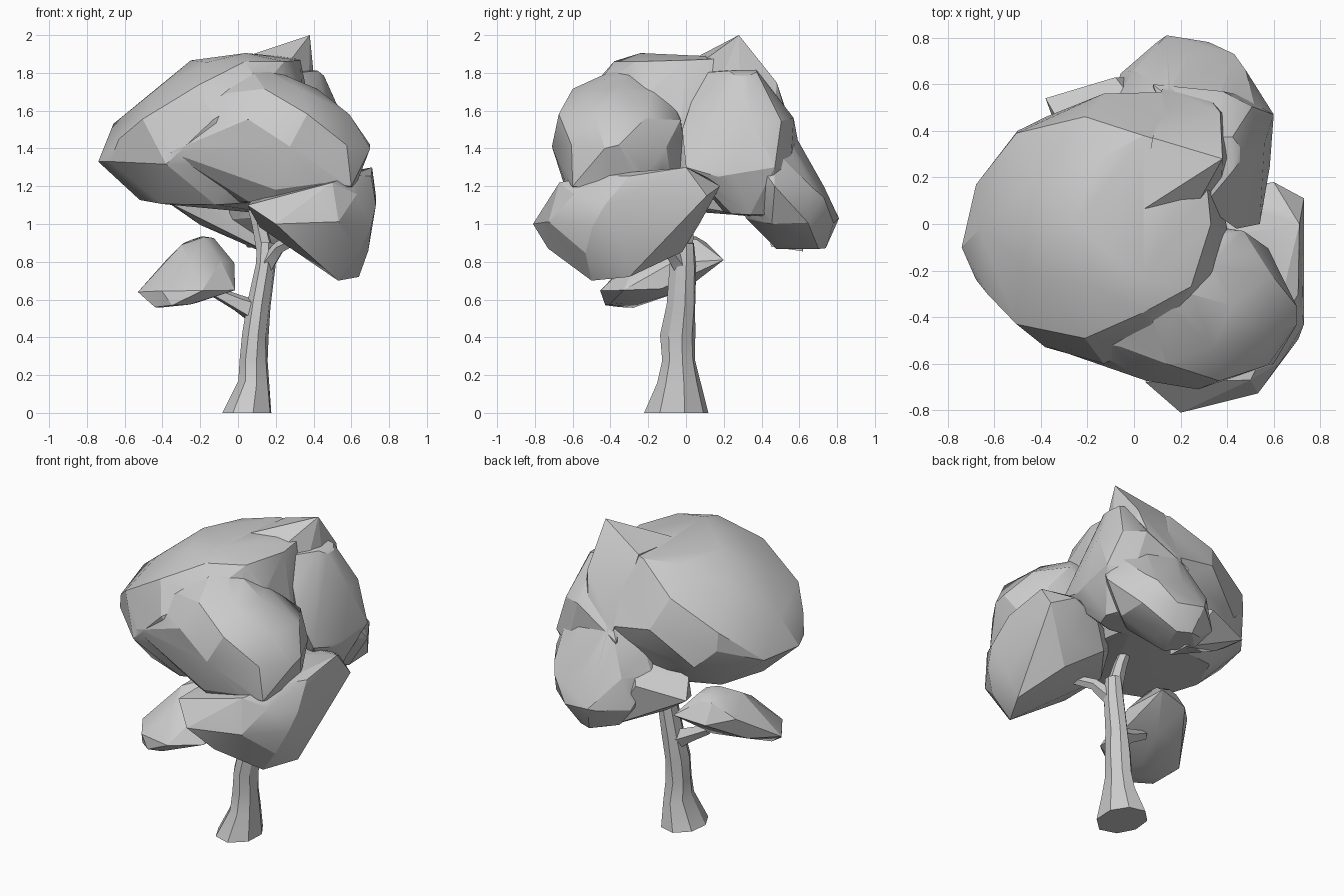
import bpy, bmesh, math, random
from mathutils import Vector

random.seed(4)


def shade(mesh, angle):
    mesh.shade_smooth()
    mesh.set_sharp_from_angle(angle=math.radians(angle))


def finish(bm, name, angle):
    bmesh.ops.recalc_face_normals(bm, faces=bm.faces)
    mesh = bpy.data.meshes.new(name)
    bm.to_mesh(mesh)
    bm.free()
    shade(mesh, angle)
    ob = bpy.data.objects.new(name, mesh)
    bpy.context.collection.objects.link(ob)
    return ob


def foliage(name, sections, tips, sides=8, jitter=0.02):
    """Faceted clump: hull around level sections (z, x0, x1, y0, y1) plus corner tips."""
    bm = bmesh.new()
    for k, (z, x0, x1, y0, y1) in enumerate(sections):
        for i in range(sides):
            a = math.tau * (i + 0.5 * (k % 2)) / sides
            x = (x0 + x1) / 2 + (x1 - x0) / 2 * math.cos(a)
            y = (y0 + y1) / 2 + (y1 - y0) / 2 * math.sin(a)
            dz = random.uniform(-jitter, jitter)
            bm.verts.new((x, y, z + dz))
    for p in tips:
        bm.verts.new(p)
    bmesh.ops.convex_hull(bm, input=bm.verts)
    loose = [v for v in bm.verts if not v.link_faces]
    bmesh.ops.delete(bm, geom=loose, context='VERTS')
    return finish(bm, name, 22)


def union(base, others):
    """Merge overlapping clumps into one outer skin."""
    for o in others:
        m = base.modifiers.new("merge", 'BOOLEAN')
        m.operation, m.solver, m.object = 'UNION', 'EXACT', o
    deps = bpy.context.evaluated_depsgraph_get()
    mesh = bpy.data.meshes.new_from_object(base.evaluated_get(deps))
    base.modifiers.clear()
    base.data = mesh
    for o in others:
        bpy.data.objects.remove(o)
    shade(mesh, 22)


def limb(name, path, sides=6):
    """Tapered limb along points (x, y, z, rx, ry)."""
    bm = bmesh.new()
    pts = [Vector(p[:3]) for p in path]
    rings = []
    for k, p in enumerate(path):
        d = pts[min(k + 1, len(pts) - 1)] - pts[max(k - 1, 0)]
        if k == 0 and p[2] == 0:
            d = Vector((0, 0, 1))
        q = Vector((0, 0, 1)).rotation_difference(d.normalized())
        ring = []
        for i in range(sides):
            a = math.tau * (i + 0.3) / sides
            r = random.uniform(0.93, 1.08)
            off = Vector((p[3] * r * math.cos(a), p[4] * r * math.sin(a), 0))
            ring.append(bm.verts.new(pts[k] + q @ off))
        rings.append(ring)
    for a, b in zip(rings, rings[1:]):
        for i in range(sides):
            j = (i + 1) % sides
            bm.faces.new((a[i], a[j], b[j], b[i]))
    bm.faces.new(rings[0])
    bm.faces.new(rings[-1])
    return finish(bm, name, 35)


# Trunk with flared foot, and its branches
trunk = limb("trunk", [(0.045, -0.045, 0, 0.14, 0.17), (0.08, -0.04, 0.16, 0.085, 0.12),
                       (0.08, -0.04, 0.28, 0.075, 0.085), (0.09, -0.045, 0.41, 0.07, 0.095),
                       (0.11, -0.025, 0.57, 0.06, 0.075), (0.145, -0.015, 0.78, 0.055, 0.07),
                       (0.15, -0.01, 0.9, 0.05, 0.055)], sides=8)
top_branch = limb("top_branch", [(0.15, -0.01, 0.82, 0.05, 0.05), (0.11, 0, 1.0, 0.04, 0.04),
                                 (0.06, 0.02, 1.16, 0.03, 0.03)])
limb("left_branch", [(0.09, -0.03, 0.54, 0.065, 0.055), (0.0, -0.04, 0.58, 0.045, 0.04),
                     (-0.12, -0.06, 0.64, 0.03, 0.03)], sides=5)
limb("right_branch", [(0.14, -0.02, 0.77, 0.05, 0.05), (0.22, -0.1, 0.88, 0.035, 0.035),
                      (0.36, -0.25, 0.95, 0.025, 0.025)], sides=5)

# Large dome with its off-centre peak
dome = foliage("canopy",
        [(1.12, -0.52, 0.28, -0.42, 0.32), (1.32, -0.72, 0.38, -0.57, 0.5),
         (1.54, -0.66, 0.4, -0.6, 0.56), (1.72, -0.47, 0.37, -0.53, 0.5),
         (1.85, -0.25, 0.33, -0.38, 0.38)],
        [(0.04, -0.24, 1.905), (-0.74, -0.1, 1.33), (-0.63, -0.3, 1.45),
         (-0.5, 0.4, 1.42), (0.3, 0.57, 1.45), (0.3, 0.36, 1.04), (0.3, 0.3, 1.88)])
peak = foliage("canopy_peak", [(1.6, 0.1, 0.42, 0.05, 0.52)],
        [(0.38, 0.28, 2.0), (0.02, 0.05, 1.88), (0.08, 0.37, 1.88), (0.28, 0.1, 1.87),
         (0.37, 0.48, 1.75), (0.3, 0.57, 1.45), (0.12, 0.58, 1.45), (0.42, 0.46, 1.35)])

# Lobe bulging to the front right, running up into the dome
front = foliage("front_right_canopy",
        [(1.11, 0.0, 0.4, -0.56, -0.15), (1.2, 0.0, 0.64, -0.66, -0.05),
         (1.4, -0.15, 0.7, -0.71, 0.0), (1.57, -0.2, 0.62, -0.7, 0.0),
         (1.7, -0.14, 0.42, -0.6, -0.1)],
        [(0.7, -0.43, 1.4), (0.6, -0.6, 1.2), (0.33, -0.38, 1.73), (0.47, -0.03, 1.55),
         (0.03, -0.24, 1.88), (-0.36, -0.53, 1.38), (-0.3, -0.48, 1.58),
         (0.0, -0.46, 1.75)])

# Two lobes and a spur at the back
back_right = foliage("back_right_canopy",
        [(1.05, 0.22, 0.5, 0.2, 0.48), (1.28, 0.15, 0.6, 0.1, 0.57),
         (1.55, 0.2, 0.56, 0.12, 0.57), (1.8, 0.34, 0.46, 0.22, 0.38)],
        [(0.6, 0.47, 1.3), (0.57, 0.17, 1.25), (0.54, 0.0, 1.3), (0.44, -0.02, 1.5),
         (0.08, 0.6, 1.4), (0.3, 0.08, 1.8)])
back_low = foliage("back_lower_canopy",
        [(0.88, 0.05, 0.3, 0.48, 0.74), (1.02, -0.08, 0.5, 0.3, 0.8),
         (1.2, -0.1, 0.58, 0.25, 0.73), (1.4, -0.02, 0.55, 0.2, 0.58)],
        [(0.14, 0.81, 1.03), (0.43, 0.73, 1.14), (0.6, 0.47, 1.2), (0.15, 0.56, 1.5)])
spur = foliage("back_spur", [],
        [(-0.38, 0.54, 1.12), (-0.34, 0.43, 1.1), (-0.08, 0.63, 1.17), (-0.2, 0.5, 0.995),
         (0.1, 0.4, 1.3), (0.12, 0.62, 0.855), (0.1, 0.45, 0.88), (-0.3, 0.4, 1.2)])

# Low clump on the right
low = foliage("right_lower_foliage",
        [(0.86, 0.34, 0.69, -0.62, -0.02), (1.0, 0.09, 0.73, -0.76, 0.1),
         (1.14, 0.1, 0.72, -0.72, 0.15), (1.24, 0.32, 0.72, -0.5, 0.14)],
        [(0.71, 0.0, 1.3), (0.6, 0.18, 1.2), (0.73, 0.11, 1.15), (0.73, -0.43, 1.1),
         (0.05, -0.68, 1.1), (0.2, -0.81, 1.0), (0.5, -0.67, 1.22), (0.34, -0.73, 0.87),
         (0.53, -0.5, 0.7), (0.64, -0.3, 0.72)])
union(dome, [peak, front, back_right, back_low, spur, low])

# Small clump on the left
foliage("left_small_foliage",
        [(0.57, -0.43, -0.22, -0.43, -0.22), (0.64, -0.5, 0.01, -0.46, 0.0),
         (0.79, -0.4, -0.02, -0.32, 0.17), (0.91, -0.28, -0.12, -0.08, 0.11)],
        [(-0.53, -0.22, 0.64), (-0.44, -0.35, 0.56), (-0.05, 0.2, 0.81),
         (-0.3, -0.15, 0.89), (-0.19, 0.05, 0.935)], sides=7)
union(trunk, [top_branch])
